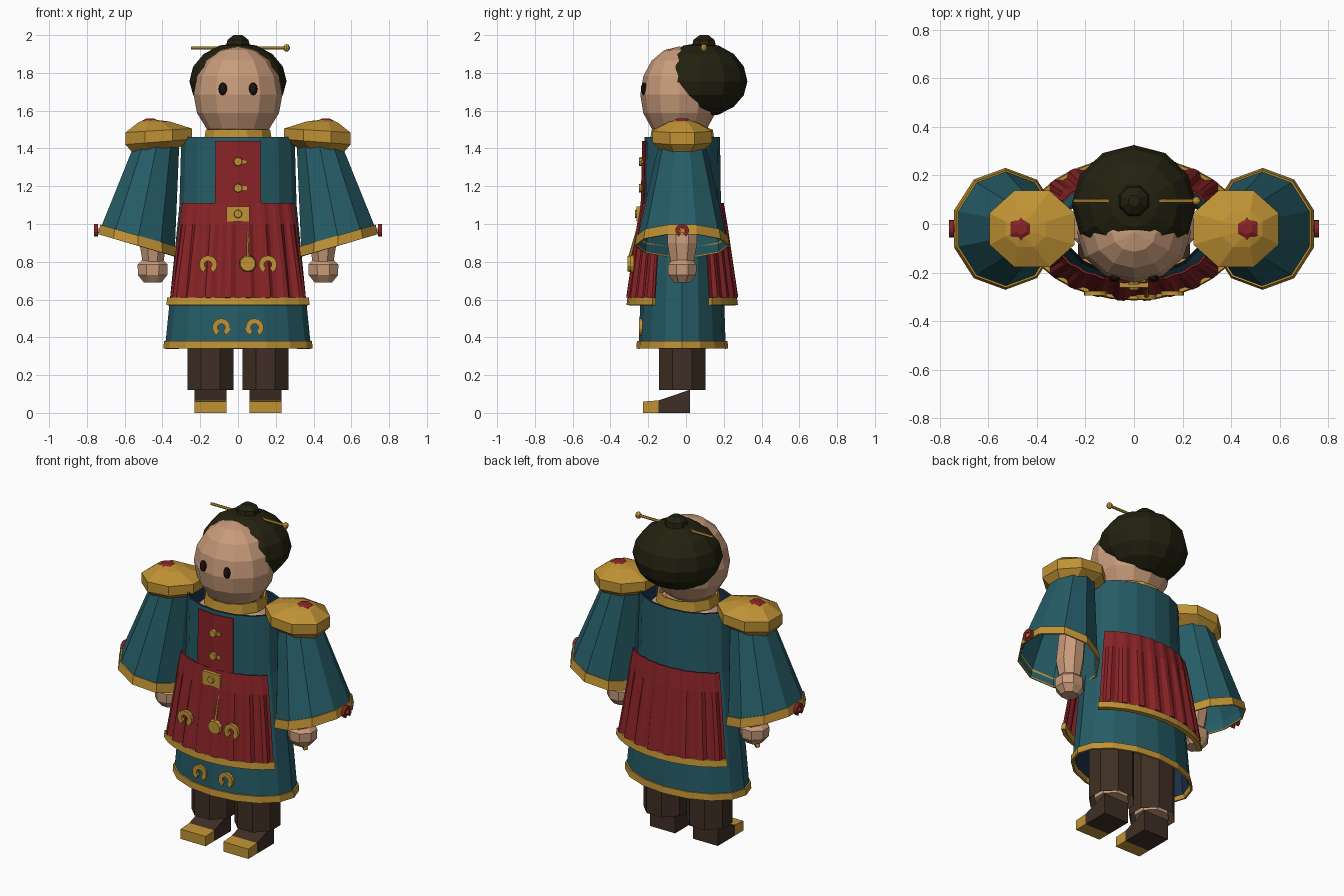
import bpy, bmesh
from math import sin, cos, pi, radians
from mathutils import Vector

cube = bpy.data.objects.get("Cube")
if cube:
    bpy.data.objects.remove(cube, do_unlink=True)


def make_mat(name, r, g, b):
    m = bpy.data.materials.new(name)
    m.diffuse_color = (r, g, b, 1)
    m.use_nodes = True
    bsdf = next(n for n in m.node_tree.nodes if n.type == 'BSDF_PRINCIPLED')
    bsdf.inputs["Base Color"].default_value = (r, g, b, 1)
    bsdf.inputs["Roughness"].default_value = 0.8
    return m


TEAL = make_mat("teal cloth", 0.019, 0.108, 0.135)
NAVY = make_mat("navy lining", 0.012, 0.03, 0.075)
RED = make_mat("red cloth", 0.25, 0.017, 0.02)
GOLD = make_mat("gold", 0.53, 0.29, 0.035)
SKIN = make_mat("skin", 0.58, 0.33, 0.195)
HAIR = make_mat("black hair", 0.016, 0.015, 0.005)
BROWN = make_mat("dark brown", 0.05, 0.028, 0.018)
EYE = make_mat("eye", 0.012, 0.007, 0.006)
CY = -0.02  # body axis


def finish(bm, name, mat, thick=0):
    bmesh.ops.recalc_face_normals(bm, faces=bm.faces)
    me = bpy.data.meshes.new(name)
    bm.to_mesh(me)
    bm.free()
    me.materials.append(mat)
    ob = bpy.data.objects.new(name, me)
    bpy.context.collection.objects.link(ob)
    if thick:
        mod = ob.modifiers.new("Thickness", 'SOLIDIFY')
        mod.thickness = thick
        mod.offset = 0
    return ob


def ring(cx, z, rx, ry, n, cy=CY, tilt=0):
    """Ellipse of points with flat sides toward the axes; tilt slopes it along x."""
    pts = []
    for i in range(n):
        a = 2 * pi * (i + 0.5) / n
        x = rx * cos(a)
        pts.append((cx + x, cy + ry * sin(a), z + tilt * x))
    return pts


def arc(z, rx, ry, a0, a1, n, pleat=0):
    """Open elliptical arc, with optional raised pleats."""
    pts = []
    for i in range(n + 1):
        a = radians(a0 + (a1 - a0) * i / n)
        k = pleat if i % 4 in (2, 3) else 0
        pts.append(((rx + k) * cos(a), CY + (ry + k) * sin(a), z))
    return pts


def loft(name, rings, mat, closed=True, caps=False, thick=0):
    bm = bmesh.new()
    rows = [[bm.verts.new(p) for p in r] for r in rings]
    n = len(rows[0])
    for lo, hi in zip(rows, rows[1:]):
        for i in range(n if closed else n - 1):
            j = (i + 1) % n
            bm.faces.new((lo[i], lo[j], hi[j], hi[i]))
    if caps:
        bm.faces.new(rows[0])
        bm.faces.new(rows[-1])
    return finish(bm, name, mat, thick)


def ball(name, mat, loc, scale, seg=12, rows=8):
    bm = bmesh.new()
    bmesh.ops.create_uvsphere(bm, u_segments=seg, v_segments=rows, radius=1)
    for v in bm.verts:
        v.co = Vector(loc) + v.co * Vector(scale)
    return finish(bm, name, mat)


def rod(name, mat, loc, rot, r1, r2, depth, seg=8):
    bm = bmesh.new()
    bmesh.ops.create_cone(bm, cap_ends=True, segments=seg, radius1=r1, radius2=r2, depth=depth)
    ob = finish(bm, name, mat)
    ob.location, ob.rotation_euler = loc, rot
    return ob


def box(name, mat, loc, size):
    bm = bmesh.new()
    bmesh.ops.create_cube(bm, size=1)
    for v in bm.verts:
        v.co = Vector(loc) + v.co * Vector(size)
    return finish(bm, name, mat)


def medallion(name, mat, loc, r, turn=0):
    """Open ring with its gap at the bottom, facing -y before turning."""
    rows = []
    for k in (0.42, 1):
        angles = [radians(-60 + 300 * i / 12) for i in range(13)]
        rows.append([(k * r * cos(a), 0, k * r * sin(a)) for a in angles])
    ob = loft(name, rows, mat, closed=False, thick=0.02)
    ob.location, ob.rotation_euler = loc, (0, 0, turn)
    return ob


# Head, hair and hairpin
ball("head", SKIN, (0, -0.035, 1.685), (0.235, 0.207, 0.255))
bm = bmesh.new()
bmesh.ops.create_uvsphere(bm, u_segments=12, v_segments=8, radius=1)
for v in bm.verts:
    v.co = Vector((0, 0.08, 1.755)) + v.co * Vector((0.257, 0.245, 0.205 if v.co.z > 0 else 0.19))
for co, no in (((0, -0.055, 1.7), (0, -1, 0)), ((0, -0.055, 1.69), (0, -0.5, -0.86))):
    cut = bmesh.ops.bisect_plane(bm, geom=bm.verts[:] + bm.edges[:] + bm.faces[:],
                                 plane_co=co, plane_no=no, clear_outer=True)["geom_cut"]
    bmesh.ops.holes_fill(bm, edges=[e for e in cut if isinstance(e, bmesh.types.BMEdge)])
finish(bm, "hair", HAIR)
loft("hair_bun", [ring(0, z, r, r, 8, cy=0.095) for z, r in
                  ((1.91, 0.05), (1.945, 0.068), (1.975, 0.06), (2.0, 0.025))], HAIR, caps=True)
rod("hairpin", GOLD, (0, 0.095, 1.932), (0, pi / 2, 0), 0.008, 0.008, 0.5, 6)
ball("hairpin_bead", GOLD, (0.257, 0.095, 1.932), (0.018, 0.018, 0.02), 8, 6)

# Torso and collar
loft("torso", [ring(0, z, rx, ry, 12) for z, rx, ry in
               ((0.5, 0.22, 0.14), (1.36, 0.26, 0.15), (1.42, 0.2, 0.13), (1.47, 0.13, 0.12))],
     SKIN, caps=True)
loft("collar", [ring(0, z, r, r * 0.95, 12) for z, r in ((1.44, 0.18), (1.5, 0.17))],
     GOLD, thick=0.012)

# Robe with lining and hem
ROBE = ((1.46, 0.3, 0.2), (1.1, 0.31, 0.205), (0.36, 0.385, 0.23))
for name, mat, d in (("robe", TEAL, 0), ("robe_lining", NAVY, 0.012)):
    loft(name, [arc(z, rx - d, ry - d, 0, 337.5, 15) for z, rx, ry in ROBE], mat)
loft("robe_hem", [arc(z, r, r - 0.152, 0, 337.5, 15) for z, r in ((0.38, 0.386), (0.34, 0.389))],
     GOLD, thick=0.012)

# Pleated apron panels, front and back
for name, a0 in (("front", 212), ("back", 32)):
    a1 = a0 + 116
    loft(name + "_apron", [arc(z, rx, ry, a0, a1, 33, p) for z, rx, ry, p in
                           ((1.11, 0.345, 0.213, 0.004), (1.0, 0.365, 0.228, 0.008),
                            (0.61, 0.42, 0.272, 0.022))], RED, closed=False, thick=0.008)
    loft(name + "_apron_trim", [arc(z, rx, rx - 0.155, a0, a1, 10) for z, rx in
                                ((0.61, 0.433), (0.57, 0.438))], GOLD, closed=False, thick=0.024)

# Placket, buttons, buckle and pendant
loft("placket", [arc(z, rx, rx - 0.1, 247.5, 292.5, 2) for z, rx in ((1.44, 0.309), (1.1, 0.317))],
     RED, closed=False, thick=0.006)
for i, z in enumerate((1.33, 1.19)):
    rod(f"button_{i}", GOLD, (0, -0.235, z), (pi / 2, 0, 0), 0.026, 0.022, 0.03)
    box(f"button_loop_{i}", GOLD, (0.03, -0.23, z), (0.035, 0.016, 0.02))
box("buckle", GOLD, (0, -0.25, 1.053), (0.12, 0.024, 0.08))
rod("buckle_boss", GOLD, (0, -0.265, 1.053), (pi / 2, 0, 0), 0.024, 0.02, 0.012)
rod("pendant_cord", GOLD, (0.052, -0.28, 0.89), (radians(-14), 0, 0), 0.01, 0.004, 0.17, 6)
rod("pendant", GOLD, (0.052, -0.3, 0.79), (pi / 2, 0, 0), 0.046, 0.04, 0.02, 10)

for side, s in (("left", 1), ("right", -1)):
    ball(side + "_eye", EYE, (s * 0.08, -0.222, 1.715), (0.023, 0.017, 0.034), 8, 6)
    medallion(side + "_apron_medallion", GOLD, (s * 0.158, -0.285, 0.785), 0.048)
    medallion(side + "_robe_medallion", GOLD, (s * 0.088, -0.24, 0.452), 0.048)

    # Arm and hand
    loft(side + "_arm", [ring(s * x, z, r, r * 1.1, 8) for x, z, r in
                         ((0.4, 1.4, 0.07), (0.45, 0.9, 0.078), (0.45, 0.8, 0.06))], SKIN, caps=True)
    loft(side + "_hand", [ring(s * 0.452, z, r, r * 0.95, 8) for z, r in
                          ((0.81, 0.06), (0.785, 0.086), (0.73, 0.084), (0.69, 0.05))],
         SKIN, caps=True)

    # Flared sleeve with slanted cuff and badge
    t = s * 0.29
    loft(side + "_sleeve", [ring(s * 0.43, 1.42, 0.125, 0.125, 10),
                            ring(s * 0.528, 0.935, 0.204, 0.235, 10, tilt=t),
                            ring(s * 0.53, 0.89, 0.21, 0.24, 10, tilt=t)], TEAL)
    loft(side + "_cuff", [ring(s * 0.528, 0.938, 0.208, 0.238, 10, tilt=t),
                          ring(s * 0.53, 0.885, 0.217, 0.247, 10, tilt=t)], GOLD, thick=0.008)
    medallion(side + "_cuff_badge", RED, (s * 0.752, CY, 0.965), 0.036, s * pi / 2)
    rod(side + "_cuff_bead", GOLD, (s * 0.748, CY, 0.965), (0, pi / 2, 0), 0.013, 0.013, 0.02)

    # Shoulder pad with gem
    loft(side + "_shoulder_pad", [ring(s * x, z, rx, ry, 8, tilt=s * k) for x, z, rx, ry, k in
                                  ((0.44, 1.385, 0.125, 0.11, -0.1), (0.42, 1.435, 0.19, 0.17, -0.08),
                                   (0.42, 1.495, 0.19, 0.17, -0.06), (0.445, 1.54, 0.09, 0.08, -0.03),
                                   (0.46, 1.55, 0.04, 0.04, 0))], GOLD, caps=True)
    loft(side + "_shoulder_gem", [ring(s * 0.465, z, r, r, 6) for z, r in
                                  ((1.53, 0.058), (1.546, 0.05), (1.558, 0.025))], RED, caps=True)

    # Trouser leg, ankle and shoe
    loft(side + "_trouser", [ring(s * 0.146, z, 0.132, 0.132, 8) for z in (0.12, 0.7)], BROWN)
    loft(side + "_ankle", [ring(s * 0.146, z, 0.1, 0.1, 8) for z in (0.125, 0.4)], SKIN, caps=True)
    for part, mat, ends in (("toe", GOLD, ((-0.228, 0.06), (-0.145, 0.066))),
                            ("shoe", BROWN, ((-0.145, 0.066), (0.02, 0.122)))):
        loft(f"{side}_{part}", [[(s * 0.06, y, 0), (s * 0.23, y, 0), (s * 0.23, y, h),
                                 (s * 0.06, y, h)] for y, h in ends], mat, caps=True)
